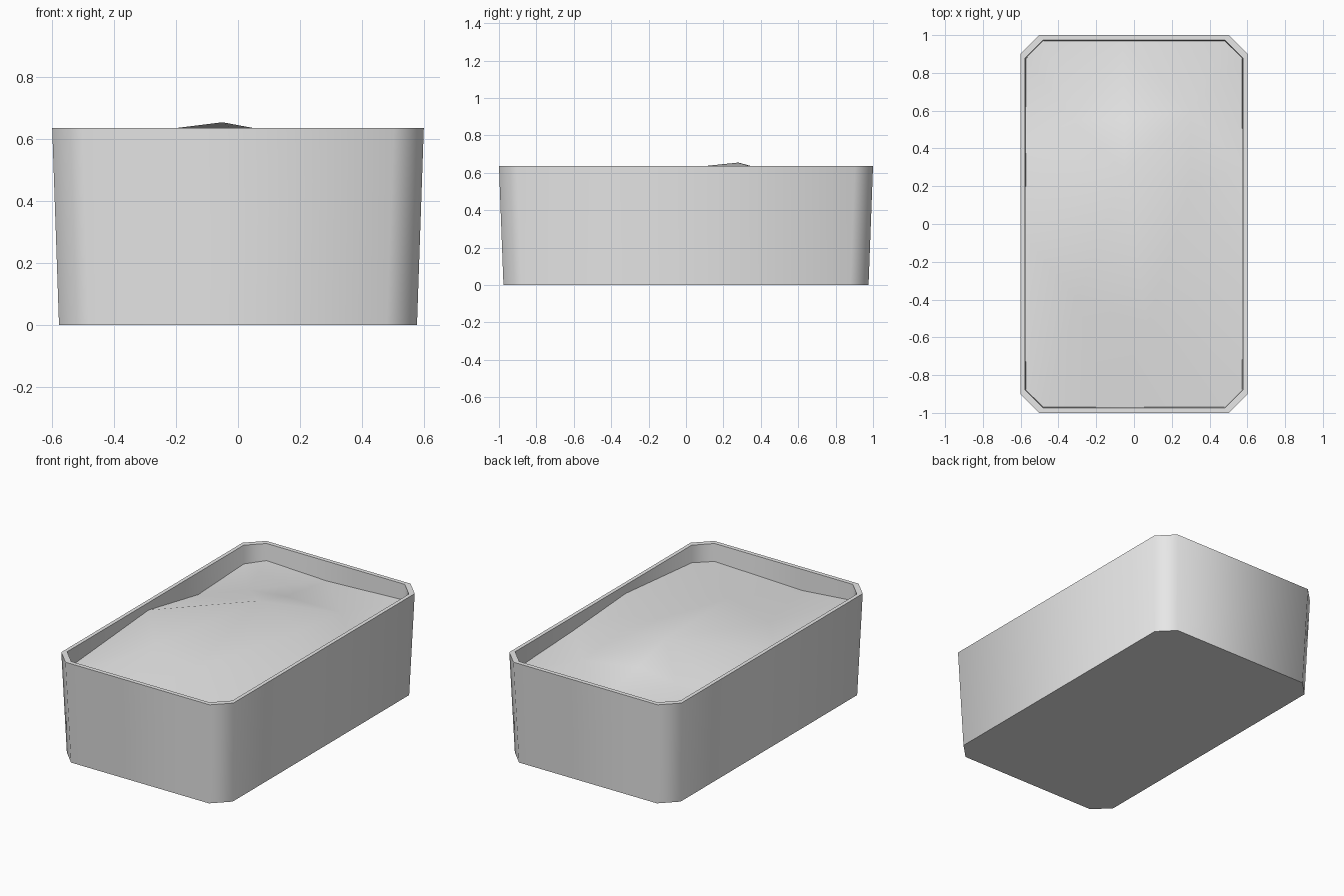
import bpy
import bmesh
import math
from mathutils import Vector, geometry

cube = bpy.data.objects.get("Cube")
if cube:
    bpy.data.objects.remove(cube, do_unlink=True)

grey = bpy.data.materials.new("light grey")
grey.use_nodes = True
colour = (0.8, 0.8, 0.8, 1.0)
grey.diffuse_color = colour
grey.node_tree.nodes["Principled BSDF"].inputs["Base Color"].default_value = colour


def finish(bm, name, angle):
    """Turn a bmesh into a smooth shaded object with sharp edges kept."""
    mesh = bpy.data.meshes.new(name)
    bm.to_mesh(mesh)
    bm.free()
    mesh.materials.append(grey)
    obj = bpy.data.objects.new(name, mesh)
    bpy.context.collection.objects.link(obj)
    bpy.ops.object.select_all(action="DESELECT")
    obj.select_set(True)
    bpy.context.view_layer.objects.active = obj
    bpy.ops.object.shade_smooth_by_angle(angle=math.radians(angle))
    return obj


def octagon(bm, hx, hy, cut, z):
    """Ring of a rectangle with cut corners, anticlockwise."""
    corners = [(hx, hy - cut), (hx - cut, hy)]
    quarter = corners + [(-x, y) for x, y in reversed(corners)]
    outline = quarter + [(-x, -y) for x, y in quarter]
    return [bm.verts.new((x, y, z)) for x, y in outline]


# Planter box: outside wall, rim, inside wall and inner floor
bm = bmesh.new()
rings = [octagon(bm, *r) for r in (
    (0.578, 0.976, 0.097, 0.0),
    (0.60, 1.0, 0.097, 0.636),
    (0.576, 0.973, 0.094, 0.636),
    (0.558, 0.955, 0.094, 0.05),
)]
for low, high in zip(rings, rings[1:]):
    for i in range(8):
        j = (i + 1) % 8
        bm.faces.new((low[i], low[j], high[j], high[i]))
bm.faces.new(list(reversed(rings[0])))
bm.faces.new(rings[-1])
bmesh.ops.recalc_face_normals(bm, faces=bm.faces[:])
finish(bm, "planter_box", 50)

# Soil: uneven edge along the walls and a low off-centre peak
edge = [
    (-0.48, -0.97, 0.535), (-0.13, -0.97, 0.505), (0.48, -0.97, 0.525),
    (0.575, -0.88, 0.527), (0.575, -0.22, 0.584), (0.575, 0.3, 0.55),
    (0.575, 0.88, 0.525), (0.48, 0.97, 0.537), (-0.06, 0.97, 0.514),
    (-0.48, 0.97, 0.53), (-0.575, 0.88, 0.52), (-0.575, 0.42, 0.50),
    (-0.575, -0.07, 0.59), (-0.575, -0.88, 0.53),
]
mound = [
    (-0.05, 0.28, 0.655), (0.07, -0.53, 0.57), (0.3, 0.2, 0.59),
    (-0.3, -0.4, 0.57), (-0.05, 0.55, 0.58), (0.3, 0.6, 0.55),
    (-0.32, 0.55, 0.55),
]
points = edge + mound
flat = [Vector(p[:2]) for p in points]
verts, _, tris, origin, _, _ = geometry.delaunay_2d_cdt(
    flat, [], [list(range(len(edge)))], 1, 1e-5)
bm = bmesh.new()
soil = [bm.verts.new((v.x, v.y, points[o[0]][2])) for v, o in zip(verts, origin)]
for tri in tris:
    face = bm.faces.new([soil[i] for i in tri])
    face.normal_update()
    if face.normal.z < 0:
        face.normal_flip()
finish(bm, "soil", 60)
